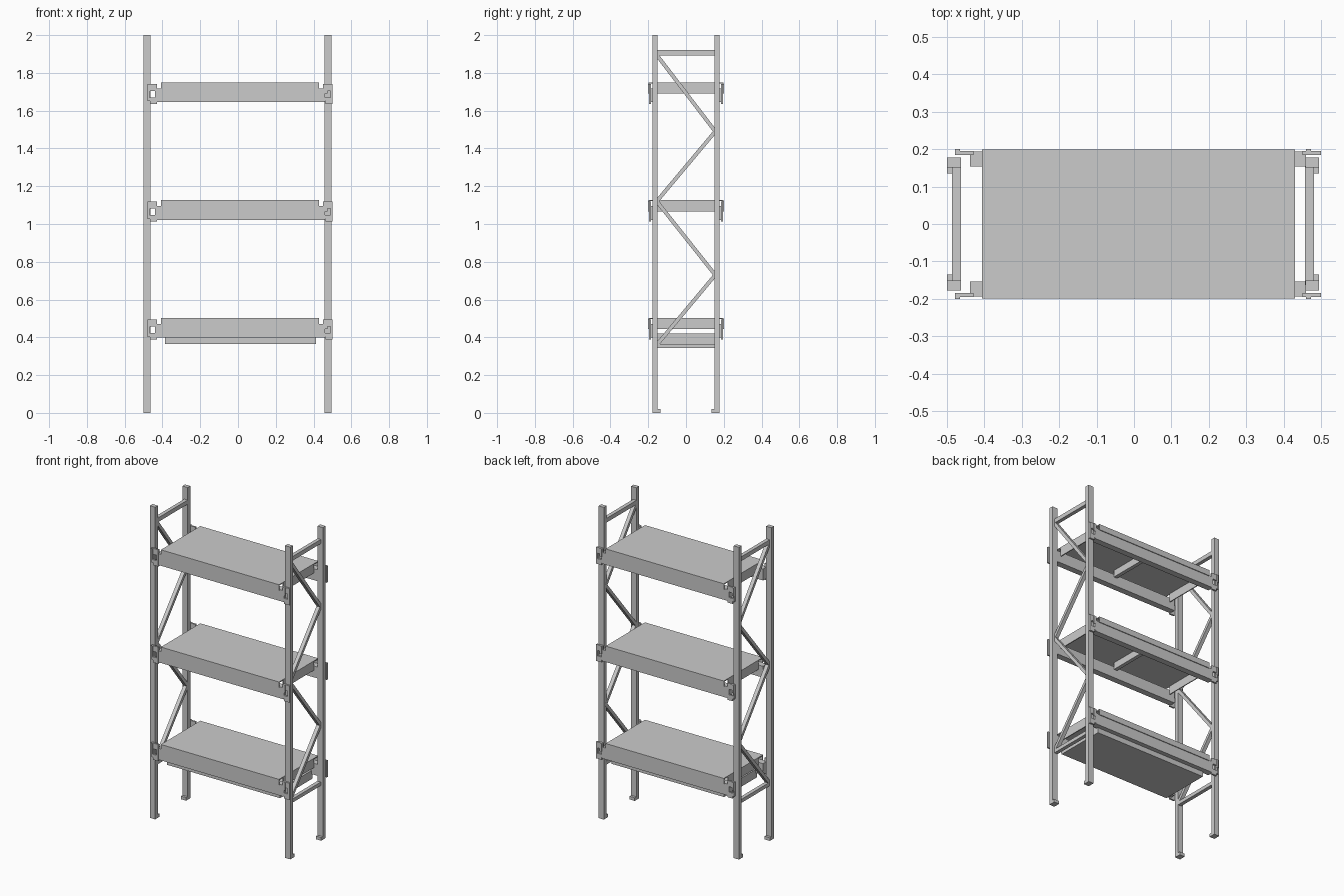
import bpy, bmesh
from math import atan2, hypot
from mathutils import Matrix, Vector

if "Cube" in bpy.data.objects:
    bpy.data.objects.remove(bpy.data.objects["Cube"])


def add_box(bm, x, y, z, rot=None):
    """Box from (min, max) ranges, optionally turned about its own centre in the YZ plane."""
    c = Vector((sum(x) / 2, sum(y) / 2, sum(z) / 2))
    s = Matrix.Diagonal((x[1] - x[0], y[1] - y[0], z[1] - z[0], 1))
    r = Matrix.Rotation(rot, 4, 'X') if rot else Matrix.Identity(4)
    bmesh.ops.create_cube(bm, size=1, matrix=Matrix.Translation(c) @ r @ s)


def make(name, boxes):
    bm = bmesh.new()
    for b in boxes:
        add_box(bm, *b)
    me = bpy.data.meshes.new(name)
    bm.to_mesh(me)
    bm.free()
    ob = bpy.data.objects.new(name, me)
    bpy.context.collection.objects.link(ob)
    return ob


def span(sign, a, b):
    """Range a..b mirrored to the given side."""
    return (a, b) if sign > 0 else (-b, -a)


def strut(x, p, q, w):
    """Diagonal bar between two (y, z) points."""
    cy, cz = (p[0] + q[0]) / 2, (p[1] + q[1]) / 2
    l = hypot(q[0] - p[0], q[1] - p[1])
    return (x, (cy - l / 2, cy + l / 2), (cz - w / 2, cz + w / 2),
            atan2(q[1] - p[1], q[0] - p[0]))


# End frames: posts with foot plates, two rails and zigzag bracing
zigzag = [(-0.155, 1.895), (0.155, 1.49), (-0.155, 1.12), (0.155, 0.73), (-0.155, 0.36)]
frames = {"left": ((-0.5, -0.463), (-0.487, -0.463)),
          "right": ((0.458, 0.495), (0.457, 0.481))}
for side, (post_x, brace_x) in frames.items():
    for s, end in ((-1, "front"), (1, "back")):
        make(f"{side}_{end}_post", [
            (post_x, span(s, 0.151, 0.178), (0, 2)),
            (post_x, span(s, 0.135, 0.151), (0, 0.02))])
    for name, z in (("top", (1.893, 1.92)), ("bottom", (0.343, 0.366))):
        make(f"{side}_{name}_rail", [(brace_x, (-0.152, 0.152), z)])
    make(f"{side}_bracing", [strut(brace_x, p, q, 0.02) for p, q in zip(zigzag, zigzag[1:])])


def connector(x0, x1, lip, s, t):
    """Beam end plate with a window and a small outer lip."""
    y = span(s, 0.184, 0.195)
    top, bot = t - 0.008, t - 0.115
    h0, h1 = x0 + 0.01, x1 - 0.011
    return [((x0, x1), y, (t - 0.045, top)),
            ((x0, x1), y, (t - 0.1, t - 0.08)),
            ((x0, h0), y, (t - 0.08, t - 0.045)),
            ((h1, x1), y, (t - 0.08, t - 0.045)),
            ((x0 + 0.012, x1), y, (bot, t - 0.1)),
            (lip, span(s, 0.195, 0.2), (t - 0.06, top))]


# Shelf levels: front and back beams with connectors, and a hollow deck
X0, X1 = -0.407, 0.43
for level, t in (("lower", 0.503), ("middle", 1.127), ("upper", 1.75)):
    for s, end in ((-1, "front"), (1, "back")):
        make(f"{level}_{end}_beam", [((-0.438, 0.46), span(s, 0.154, 0.194), (t - 0.105, t - 0.032))])
        make(f"{level}_{end}_connectors",
             connector(-0.478, -0.429, (-0.478, -0.465), s, t)
             + connector(0.451, 0.5, (0.46, 0.473), s, t))
    make(f"{level}_shelf", [
        ((X0, X1), (-0.199, 0.199), (t - 0.006, t)),
        ((X0, X1), (-0.199, -0.194), (t - 0.037, t - 0.006)),
        ((X0, X1), (0.194, 0.199), (t - 0.037, t - 0.006)),
        ((X0, X0 + 0.006), (-0.154, 0.154), (t - 0.06, t - 0.006)),
        ((X1 - 0.006, X1), (-0.154, 0.154), (t - 0.06, t - 0.006)),
        ((0.0, 0.024), (-0.154, 0.154), (t - 0.05, t - 0.006))])

# Board slung below the lowest shelf
make("under_tray", [((-0.386, 0.413), (-0.165, 0.165), (0.365, 0.42))])
